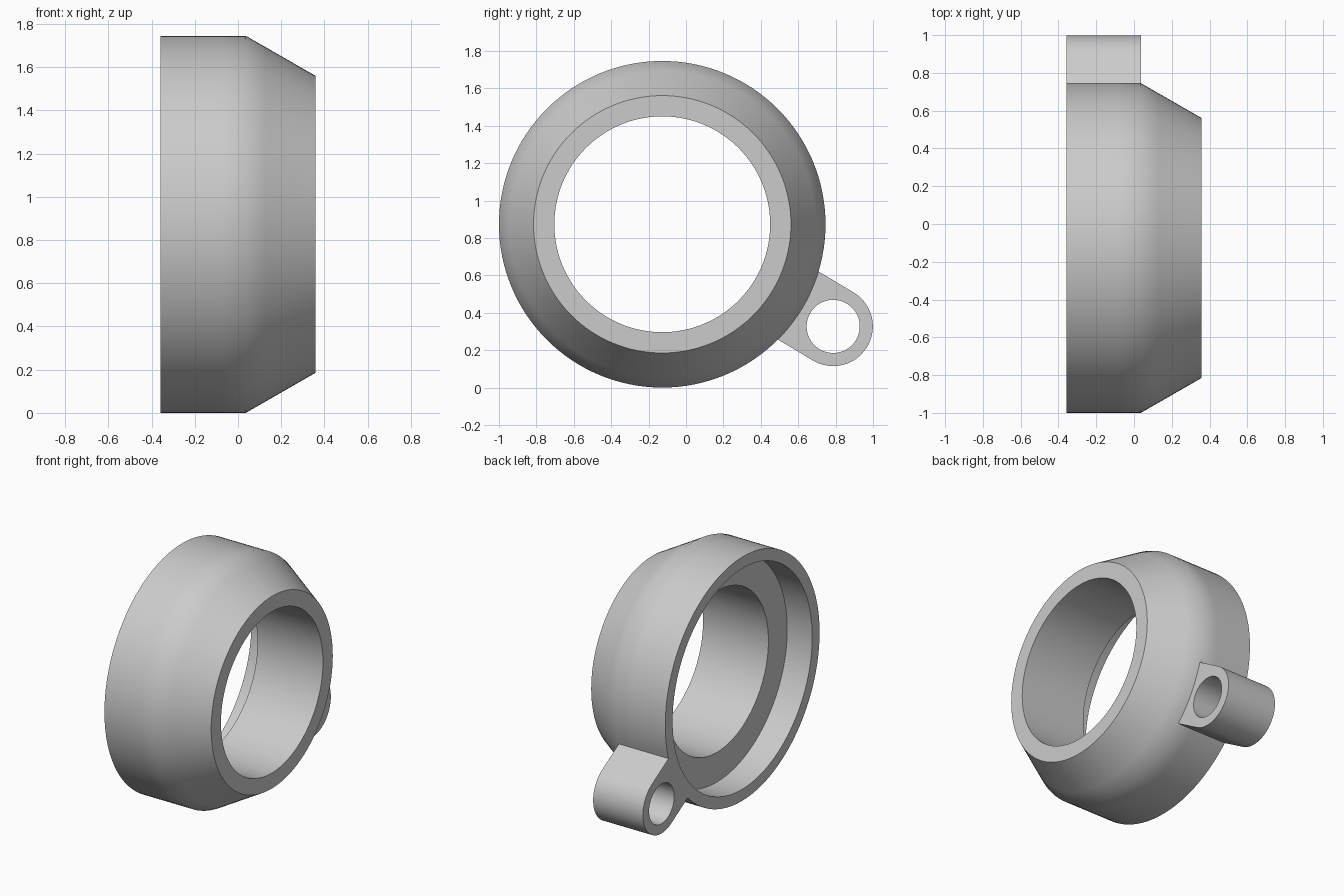
import bpy, bmesh, math
from mathutils import Vector

cube = bpy.data.objects.get("Cube")
if cube:
    bpy.data.objects.remove(cube, do_unlink=True)

SEGMENTS = 128
CENTRE = Vector((0, -0.127, 0.873))
BACK, SHOULDER, FRONT = -0.358, 0.036, 0.358

grey = bpy.data.materials.new("plain grey")
grey.use_nodes = True
grey.diffuse_color = (0.6, 0.6, 0.6, 1)
grey.node_tree.nodes["Principled BSDF"].inputs["Base Color"].default_value = (0.6, 0.6, 0.6, 1)


def make_object(name, bm):
    bmesh.ops.recalc_face_normals(bm, faces=bm.faces)
    mesh = bpy.data.meshes.new(name)
    bm.to_mesh(mesh)
    bm.free()
    mesh.materials.append(grey)
    obj = bpy.data.objects.new(name, mesh)
    bpy.context.collection.objects.link(obj)
    return obj


def lathe(name, profile, centre):
    """Spin a closed (x, radius) profile about an axis parallel to x."""
    bm = bmesh.new()
    rings = []
    for x, r in profile:
        angles = [2 * math.pi * i / SEGMENTS for i in range(SEGMENTS)]
        rings.append([bm.verts.new(centre + Vector((x, r * math.cos(a), r * math.sin(a))))
                      for a in angles])
    for k, ring in enumerate(rings):
        following = rings[(k + 1) % len(rings)]
        for i in range(SEGMENTS):
            j = (i + 1) % SEGMENTS
            bm.faces.new((ring[i], ring[j], following[j], following[i]))
    return make_object(name, bm)


def extrude_outline(name, outline, x0, x1):
    """Extrude a (y, z) outline along x."""
    bm = bmesh.new()
    face = bm.faces.new([bm.verts.new((x0, y, z)) for y, z in outline])
    moved = bmesh.ops.extrude_face_region(bm, geom=[face])["geom"]
    bmesh.ops.translate(bm, vec=(x1 - x0, 0, 0),
                        verts=[v for v in moved if isinstance(v, bmesh.types.BMVert)])
    return make_object(name, bm)


# Ring: straight rim, tapered nose, bore and wider recess at the back
ring = lathe("ring_body", [
    (BACK, 0.79), (BACK, 0.873), (-0.08, 0.873), (SHOULDER, 0.873),
    (0.13, 0.819), (FRONT, 0.688), (FRONT, 0.577), (-0.16, 0.577), (-0.16, 0.79),
], CENTRE)

# Lug: straight sides running out from the ring to a rounded end
eye = Vector((0, 0.787, 0.327))
out = (eye - CENTRE).normalized()
side = Vector((0, -out.z, out.y))
LUG_RADIUS, ROOT = 0.212, 0.82
points = [CENTRE + out * ROOT - side * LUG_RADIUS]
for i in range(49):
    a = math.pi * (i / 48 - 0.5)
    points.append(eye + (out * math.cos(a) + side * math.sin(a)) * LUG_RADIUS)
points.append(CENTRE + out * ROOT + side * LUG_RADIUS)
lug = extrude_outline("lug", [(p.y, p.z) for p in points], BACK, SHOULDER)

# Pin hole through the lug
hole = [(eye.y + 0.142 * math.cos(math.tau * i / 64),
         eye.z + 0.142 * math.sin(math.tau * i / 64)) for i in range(64)]
pin_hole = extrude_outline("pin_hole_cutter", hole, BACK - 0.1, SHOULDER + 0.1)

bpy.context.view_layer.objects.active = ring
for tool, operation in ((lug, "UNION"), (pin_hole, "DIFFERENCE")):
    mod = ring.modifiers.new(tool.name, "BOOLEAN")
    mod.operation, mod.solver, mod.object = operation, "EXACT", tool
    bpy.ops.object.modifier_apply(modifier=mod.name)
    bpy.data.objects.remove(tool, do_unlink=True)

bpy.ops.object.select_all(action="DESELECT")
ring.select_set(True)
bpy.ops.object.shade_smooth_by_angle(angle=math.radians(40))
